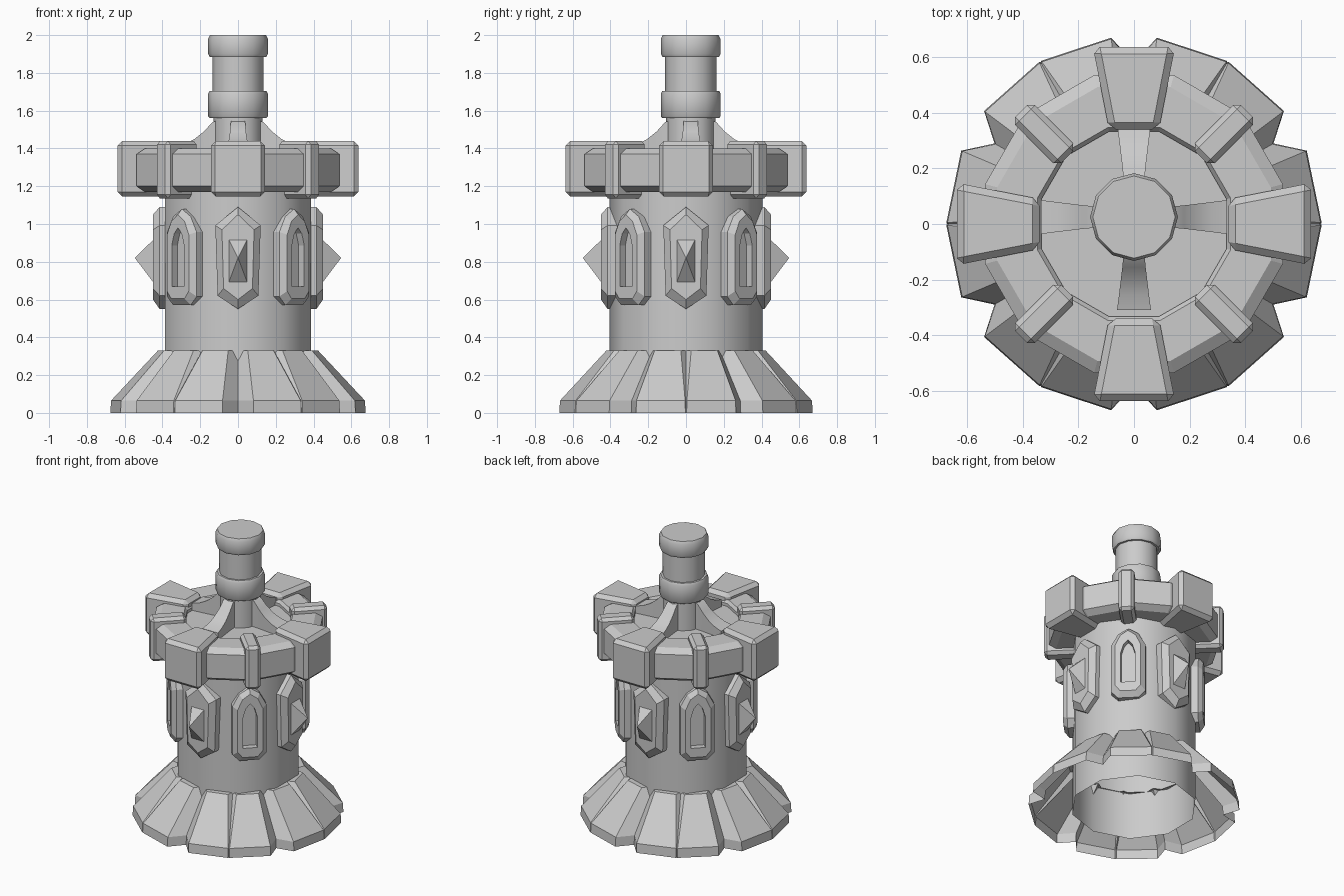
import bpy, bmesh
from math import sin, cos, radians, tau, pi
from mathutils import Matrix, Vector

cube = bpy.data.objects.get("Cube")
if cube:
    bpy.data.objects.remove(cube)

stone = bpy.data.materials.new("grey_stone")
stone.use_nodes = True
GREY = (0.6, 0.6, 0.6, 1)
stone.diffuse_color = GREY
stone.node_tree.nodes["Principled BSDF"].inputs["Base Color"].default_value = GREY

CARDINAL = [0, 90, 180, 270]
DIAGONAL = [45, 135, 225, 315]


def loft(name, loops, angles=(0,), cap0=True, cap1=True, closed=False,
         offset=(0, 0, 0), smooth=False, bevel=0):
    """Skin closed loops of points, repeated at angles around z."""
    bm = bmesh.new()
    for a in angles:
        m = Matrix.Translation(offset) @ Matrix.Rotation(radians(a), 4, 'Z')
        rows = [[bm.verts.new(m @ Vector(p)) for p in loop] for loop in loops]
        n = len(rows[0])
        pairs = list(zip(rows, rows[1:]))
        if closed:
            pairs.append((rows[-1], rows[0]))
        for r, s in pairs:
            for i in range(n):
                j = (i + 1) % n
                bm.faces.new((r[i], r[j], s[j], s[i]))
        if cap0 and not closed:
            bm.faces.new(rows[0][::-1])
        if cap1 and not closed:
            bm.faces.new(rows[-1])
    bmesh.ops.recalc_face_normals(bm, faces=bm.faces)
    mesh = bpy.data.meshes.new(name)
    bm.to_mesh(mesh)
    bm.free()
    mesh.materials.append(stone)
    ob = bpy.data.objects.new(name, mesh)
    bpy.context.collection.objects.link(ob)
    if bevel:
        mod = ob.modifiers.new("chamfer", 'BEVEL')
        mod.width, mod.segments = bevel, 1
    if smooth:
        bpy.ops.object.select_all(action='DESELECT')
        ob.select_set(True)
        bpy.context.view_layer.objects.active = ob
        bpy.ops.object.shade_smooth_by_angle(angle=radians(40))
    return ob


def ngon(r, z, n, start=90):
    return [(r * cos(radians(start) + tau * i / n),
             r * sin(radians(start) + tau * i / n), z) for i in range(n)]


def fit(shape, half, z0, z1):
    """Scale a unit outline (x in -1..1, z in 0..1) to a size."""
    return [(x * half, z0 + z * (z1 - z0)) for x, z in shape]


def facing(outline, r):
    """Stand a flat outline up at distance r along +x."""
    return [(r, y, z) for y, z in outline]


def block(r0, r1, w0, w1, z0, z1):
    base = [(r0, -w0), (r1, -w1), (r1, w1), (r0, w0)]
    return [[(x, y, z) for x, y in base] for z in (z0, z1)]


# Tower: ten-sided tube, open underneath
loft("tower_wall", [ngon(0.405, z, 10) for z in (0, 1.36)], cap0=False, smooth=True)


# Flared skirt: six pairs of slabs with valleys and thin tapering grooves
def skirt_ring(z, r, valley, groove, gap):
    pts = []
    for k in range(6):
        for a, d in ((-23, r), (-gap, r), (0, groove), (gap, r), (23, r), (30, valley)):
            t = radians(60 * k + a)
            pts.append((d * cos(t), d * sin(t), z))
    return pts


loft("skirt", [skirt_ring(0, 0.676, 0.58, 0.672, 0.3),
               skirt_ring(0.065, 0.672, 0.575, 0.667, 0.4),
               skirt_ring(0.33, 0.425, 0.36, 0.38, 3.7),
               skirt_ring(0.33, 0.385, 0.35, 0.37, 3.7)], cap0=False, cap1=False)

# Crown ring
ring = [(0.36, 1.40), (0.51, 1.40), (0.555, 1.37), (0.555, 1.20),
        (0.51, 1.17), (0.36, 1.17), (0.345, 1.19), (0.345, 1.38)]
loft("crown_ring", [ngon(r, z, 12, 15) for r, z in ring], closed=True)

# Merlons and narrow clamps on the crown
loft("merlons", block(0.34, 0.638, 0.09, 0.148, 1.145, 1.44), CARDINAL, bevel=0.025)
loft("crown_clamps", block(0.34, 0.575, 0.05, 0.05, 1.135, 1.44), DIAGONAL, bevel=0.02)

# Shield plates with spikes
shield = [(0, 0), (0.9, 0.13), (1, 0.82), (0, 1), (-1, 0.82), (-0.9, 0.13)]
outer = fit(shield, 0.12, 0.55, 1.09)
loft("shield_plates", [facing(outer, 0.36), facing(outer, 0.415),
                       facing(fit(shield, 0.085, 0.60, 1.05), 0.45)], CARDINAL)
spike = [(-1, 0), (1, 0), (1, 1), (-1, 1)]
loft("shield_spikes", [facing(fit(spike, 0.053, 0.68, 0.925), 0.44),
                       facing(fit(spike, 0.001, 0.819, 0.821), 0.545)], CARDINAL)

# Arched window frames with recessed openings
arch = [(-0.6, 0), (0.6, 0), (1, 0.09), (1, 0.76), (0.6, 0.92),
        (0, 1), (-0.6, 0.92), (-1, 0.76), (-1, 0.09)]
slot = [(-1, 0), (1, 0), (1, 0.04), (1, 0.7), (0.6, 0.9),
        (0, 1), (-0.6, 0.9), (-1, 0.7), (-1, 0.04)]
frame = fit(arch, 0.11, 0.57, 1.08)
hole = fit(slot, 0.046, 0.67, 0.98)
loft("window_frames", [facing(frame, 0.36), facing(frame, 0.42),
                       facing(fit(arch, 0.082, 0.605, 1.05), 0.45),
                       facing(hole, 0.45), facing(hole, 0.408)], DIAGONAL)

# Chimney with collar and cap, set slightly back
SHIFT = (0, 0.025, 0)
chimney = [(0.13, 1.30), (0.13, 1.56), (0.15, 1.56), (0.158, 1.57), (0.158, 1.69),
           (0.15, 1.705), (0.136, 1.705), (0.136, 1.885), (0.15, 1.885),
           (0.158, 1.90), (0.158, 1.98), (0.148, 2.0)]
loft("chimney", [ngon(r, z, 12) for r, z in chimney], offset=SHIFT, smooth=True)

# Curved buttresses around the chimney foot
fin = [(0.10, 1.55, 0.037), (0.135, 1.54, 0.038), (0.18, 1.49, 0.042),
       (0.23, 1.45, 0.048), (0.28, 1.425, 0.054), (0.335, 1.41, 0.061)]
loft("buttresses", [[(r, -w, 1.32), (r, w, 1.32), (r, w, z), (r, -w, z)]
                    for r, z, w in fin], CARDINAL, offset=SHIFT, smooth=True)
